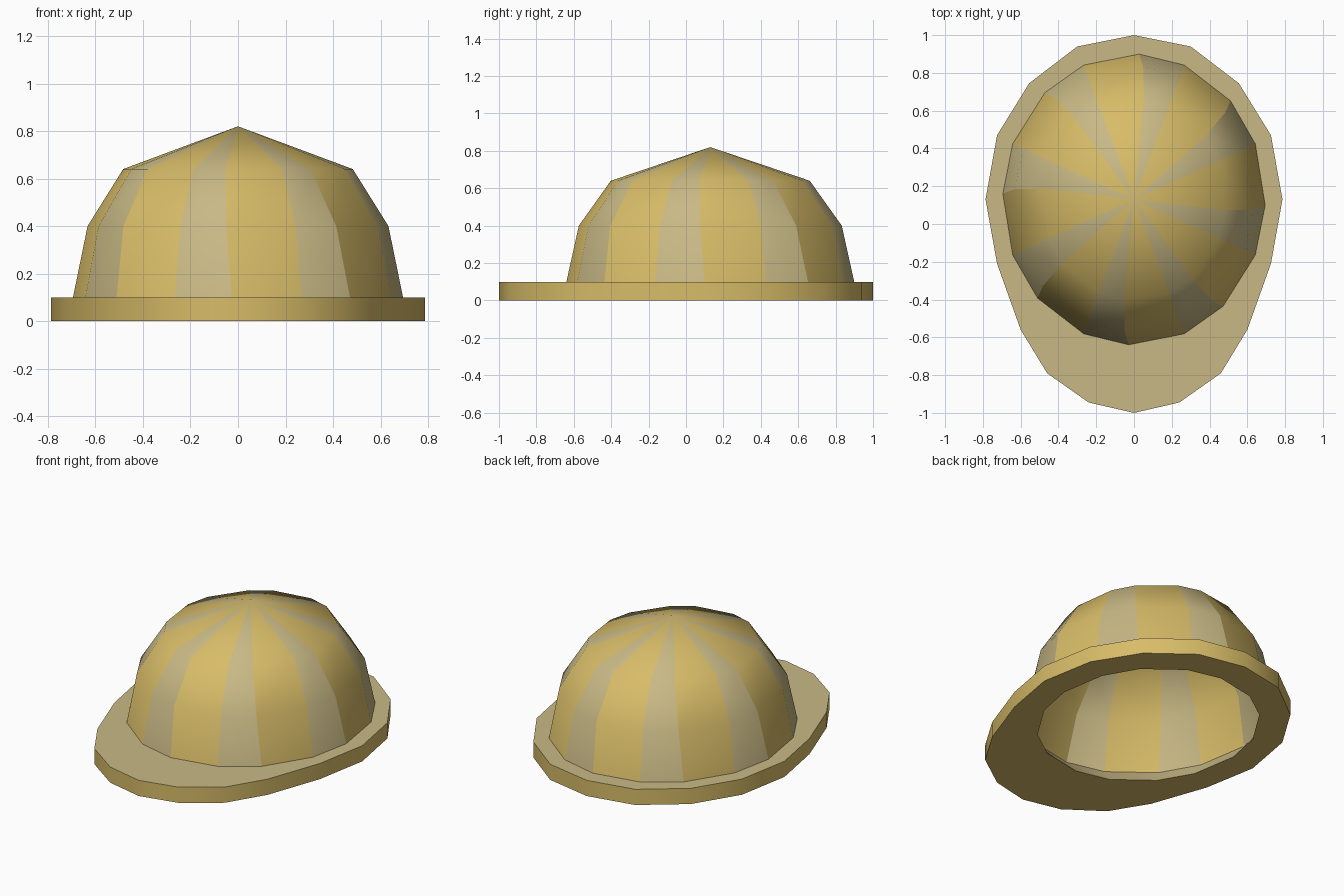
import bpy, bmesh
from math import sin, cos, radians

if "Cube" in bpy.data.objects:
    bpy.data.objects.remove(bpy.data.objects["Cube"])

CY = 0.13  # dome centre in y


def material(name, rgb):
    m = bpy.data.materials.new(name)
    m.diffuse_color = (*rgb, 1)
    m.use_nodes = True
    m.node_tree.nodes["Principled BSDF"].inputs["Base Color"].default_value = m.diffuse_color
    return m


gold = material("gold", (0.68, 0.50, 0.138))
beige = material("beige", (0.58, 0.485, 0.235))


def ring(bm, rx, ry, z, twist):
    """16-point ellipse; every second point is turned back by the twist angle."""
    pts = []
    for i in range(16):
        a = radians(22.5 * i - (twist if i % 2 == 0 else 0))
        pts.append(bm.verts.new((rx * cos(a), CY + ry * sin(a), z)))
    return pts


def finish(bm, name):
    me = bpy.data.meshes.new(name)
    bm.to_mesh(me)
    bm.free()
    me.materials.append(gold)
    me.materials.append(beige)
    ob = bpy.data.objects.new(name, me)
    bpy.context.collection.objects.link(ob)
    return ob


# Dome: single-skinned shell with alternating gold and beige panels
bm = bmesh.new()
rings = [ring(bm, *r) for r in ((0.695, 0.77, 0.1, 2.3),
                                (0.635, 0.705, 0.4, 4.4),
                                (0.486, 0.535, 0.64, 6.2))]
apex = bm.verts.new((0, CY, 0.82))
for i in range(16):
    j = (i + 1) % 16
    faces = [bm.faces.new((a[i], a[j], b[j], b[i])) for a, b in zip(rings, rings[1:])]
    faces.append(bm.faces.new((rings[-1][i], rings[-1][j], apex)))
    for f in faces:
        f.smooth = True
        f.material_index = i % 2
# Seams on every second meridian
for i in range(0, 16, 2):
    for a, b in zip(rings, rings[1:]):
        bm.edges.get((a[i], b[i])).smooth = False
finish(bm, "dome")

# Brim: egg-shaped plate with a sloped opening
half = [(0, 1), (0.30, 0.94), (0.555, 0.745), (0.725, 0.47), (0.786, 0.13),
        (0.725, -0.21), (0.60, -0.56), (0.46, -0.79), (0.24, -0.945), (0, -1)]
outline = half + [(-x, y) for x, y in half[-2:0:-1]]
bm = bmesh.new()
outer_low = [bm.verts.new((x, y, 0)) for x, y in outline]
outer_top = [bm.verts.new((x, y, 0.1)) for x, y in outline]
inner_low = ring(bm, 0.615, 0.68, 0, 2.3)
inner_top = ring(bm, 0.695, 0.77, 0.1, 2.3)


def wall(low, top, mat):
    n = len(low)
    for i in range(n):
        j = (i + 1) % n
        f = bm.faces.new((low[i], low[j], top[j], top[i]))
        f.material_index = mat
        f.smooth = True


def plate(outer, inner, mat):
    edges = [bm.edges.get((l[i - 1], l[i])) for l in (outer, inner) for i in range(len(l))]
    res = bmesh.ops.triangle_fill(bm, edges=edges, use_beauty=True, normal=(0, 0, 1))
    for f in res["geom"]:
        if isinstance(f, bmesh.types.BMFace):
            f.material_index = mat
            f.smooth = False


wall(outer_low, outer_top, 0)
wall(inner_low, inner_top, 1)
plate(outer_top, inner_top, 1)
plate(outer_low, inner_low, 0)
bmesh.ops.recalc_face_normals(bm, faces=bm.faces[:])
# Keep the rims crisp
for loop in (outer_low, outer_top, inner_low, inner_top):
    for i in range(len(loop)):
        bm.edges.get((loop[i - 1], loop[i])).smooth = False
finish(bm, "brim")
